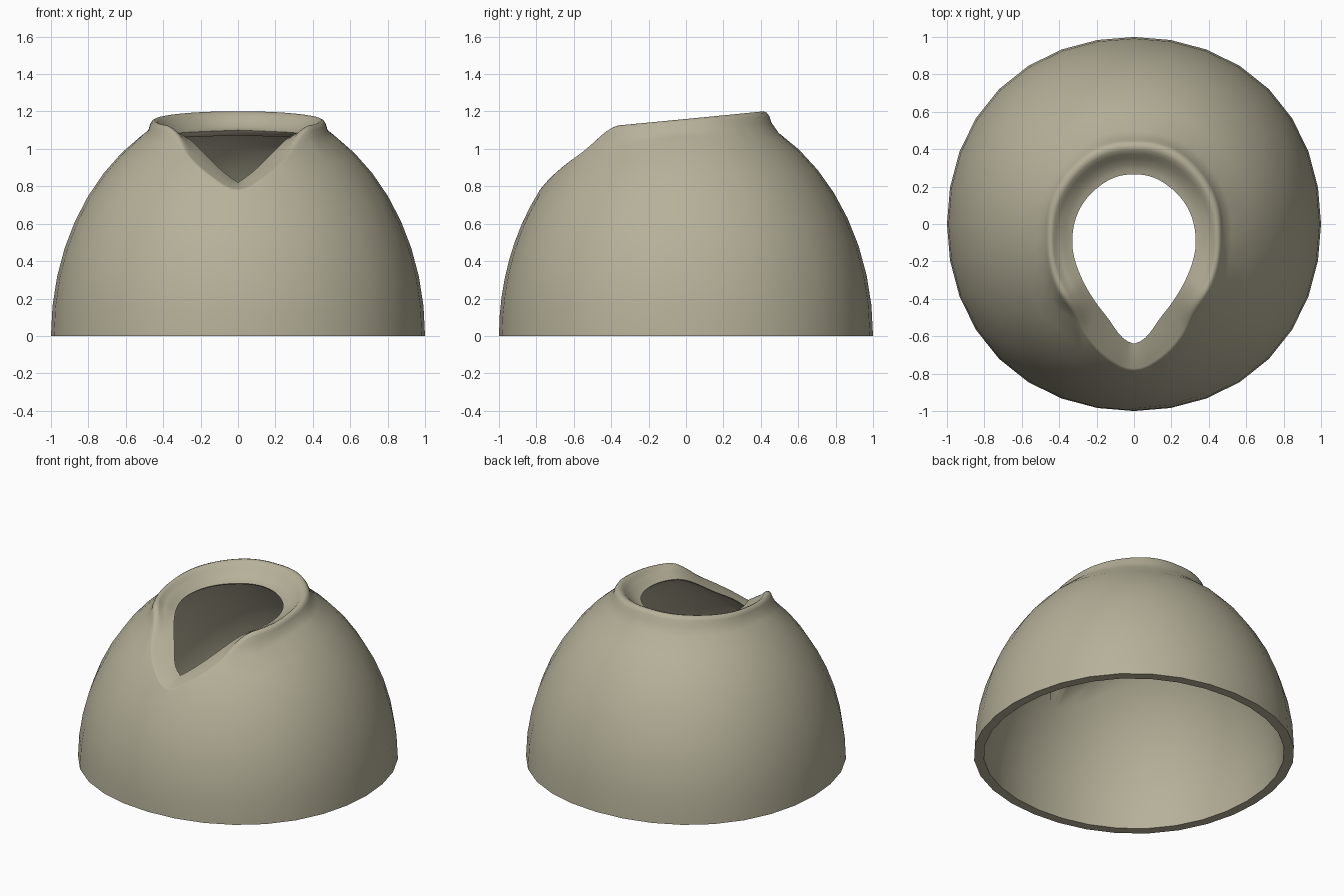
import bpy, bmesh, math

if "Cube" in bpy.data.objects:
    bpy.data.objects.remove(bpy.data.objects["Cube"])

SEG, SUB = 32, 4          # dome sides, and lip subdivisions per side
FINE = SEG * SUB

# Opening outlines as (degrees from the front, value)
OUTER = [(0, .78), (4, .773), (9, .745), (16, .70), (32, .59), (48, .55),
         (80, .482), (105, .468), (130, .46), (155, .46), (180, .45)]
INNER = [(0, .64), (4.6, .62), (17, .512), (41, .411), (73, .345),
         (101, .306), (133, .276), (158, .269), (180, .265)]
EDGE_Z = [(0, .82), (17, .945), (32, 1.03), (45, 1.065), (73, 1.08), (180, 1.10)]


def curve(pts, x):
    """Smooth interpolation through the points."""
    n = len(pts)

    def slope(i):
        a, b = pts[max(i - 1, 0)], pts[min(i + 1, n - 1)]
        return (b[1] - a[1]) / (b[0] - a[0])
    i = 0
    while i < n - 2 and x > pts[i + 1][0]:
        i += 1
    (x0, y0), (x1, y1) = pts[i], pts[i + 1]
    h = x1 - x0
    t = (x - x0) / h
    return ((2*t**3 - 3*t*t + 1) * y0 + (t**3 - 2*t*t + t) * h * slope(i)
            + (3*t*t - 2*t**3) * y1 + (t**3 - t*t) * h * slope(i + 1))


def dome(r, height=1.25):
    return height * math.sqrt(1 - r * r)


def section(k):
    """Radial section (r, z) at fine step k: outer dome, lip, inner dome."""
    a = 360 * k / FINE
    deg = min(a, 360 - a)
    ro, ri, ze = (curve(c, deg) for c in (OUTER, INNER, EDGE_Z))
    w = min(1, max(0, (deg - 24) / 23))
    w = w * w * (3 - 2 * w)
    d = ro - ri
    y = -ro * math.cos(math.radians(deg))
    zc, zo = 1.16 + .09 * y, dome(ro)
    foot = ro + .008 + .037 * w
    # raised rounded lip at the back and sides
    lip = [(ro + .006, zc - .06), (ro - .03 * d, zc - .025),
           (ro - .1 * d, zc - .007), (ro - .2 * d, zc),
           (ro - .31 * d, zc - .007), (ro - .42 * d, zc - .026),
           (ro - .54 * d, (zc + ze) / 2), (ri + .28 * d, ze + .02),
           (ri + .12 * d, ze + .006), (ri, ze)]
    # flush bevelled edge along the front notch
    notch = [(ri + f * d, ze + (zo - ze) * f + .004 * math.sin(math.pi * f))
             for f in (1, .95, .9, .8, .69, .58, .46, .28, .12, 0)]
    mid = [(p[0] + (q[0] - p[0]) * w, p[1] + (q[1] - p[1]) * w)
           for p, q in zip(notch, lip)]
    e = math.acos(foot)
    out = [(math.cos(e * i / 8), 1.25 * math.sin(e * i / 8)) for i in range(9)]
    e = math.acos((ri + .13) / .938)
    inn = [(.938 * math.cos(e * i / 8), 1.19 * math.sin(e * i / 8))
           for i in range(8, -1, -1)]
    return out + mid + [(ri + .008, ze - .01), (ri + .05, ze - .028)] + inn


bm = bmesh.new()
sections = [section(k) for k in range(FINE)]
rows = []
total = len(sections[0])
for j in range(total):
    in_dome = j < 9 or j >= total - 9
    step = SUB if j < 8 or j >= total - 8 else 1    # coarse dome, fine lip
    row = []
    for k in range(0, FINE, step):
        r, z = sections[k][j]
        t = 2 * math.pi * k / FINE
        if in_dome:     # plan is very slightly squarish lower down
            r *= 1 + .02 * math.sin(2 * t) ** 2 * max(0, 1 - (z / 1.05) ** 2)
        row.append(bm.verts.new((r * math.sin(t), -r * math.cos(t), z)))
    rows.append(row)

# Bridge the rings; the last pair closes the flat base
for j in range(total):
    lo, hi = rows[j], rows[(j + 1) % total]
    n = min(len(lo), len(hi))
    sl, sh = len(lo) // n, len(hi) // n
    for i in range(n):
        a = [lo[(i * sl + q) % len(lo)] for q in range(sl + 1)]
        b = [hi[(i * sh + q) % len(hi)] for q in range(sh + 1)]
        bm.faces.new(a + b[::-1])
bmesh.ops.recalc_face_normals(bm, faces=bm.faces)

mesh = bpy.data.meshes.new("dome_shell")
bm.to_mesh(mesh)
bm.free()
shell = bpy.data.objects.new("dome_shell", mesh)
bpy.context.collection.objects.link(shell)

# Olive grey clay
mat = bpy.data.materials.new("olive_clay")
mat.diffuse_color = (.47, .44, .32, 1)
mat.use_nodes = True
mat.node_tree.nodes["Principled BSDF"].inputs["Base Color"].default_value = mat.diffuse_color
mesh.materials.append(mat)

bpy.context.view_layer.objects.active = shell
shell.select_set(True)
bpy.ops.object.shade_smooth_by_angle(angle=math.radians(70))
